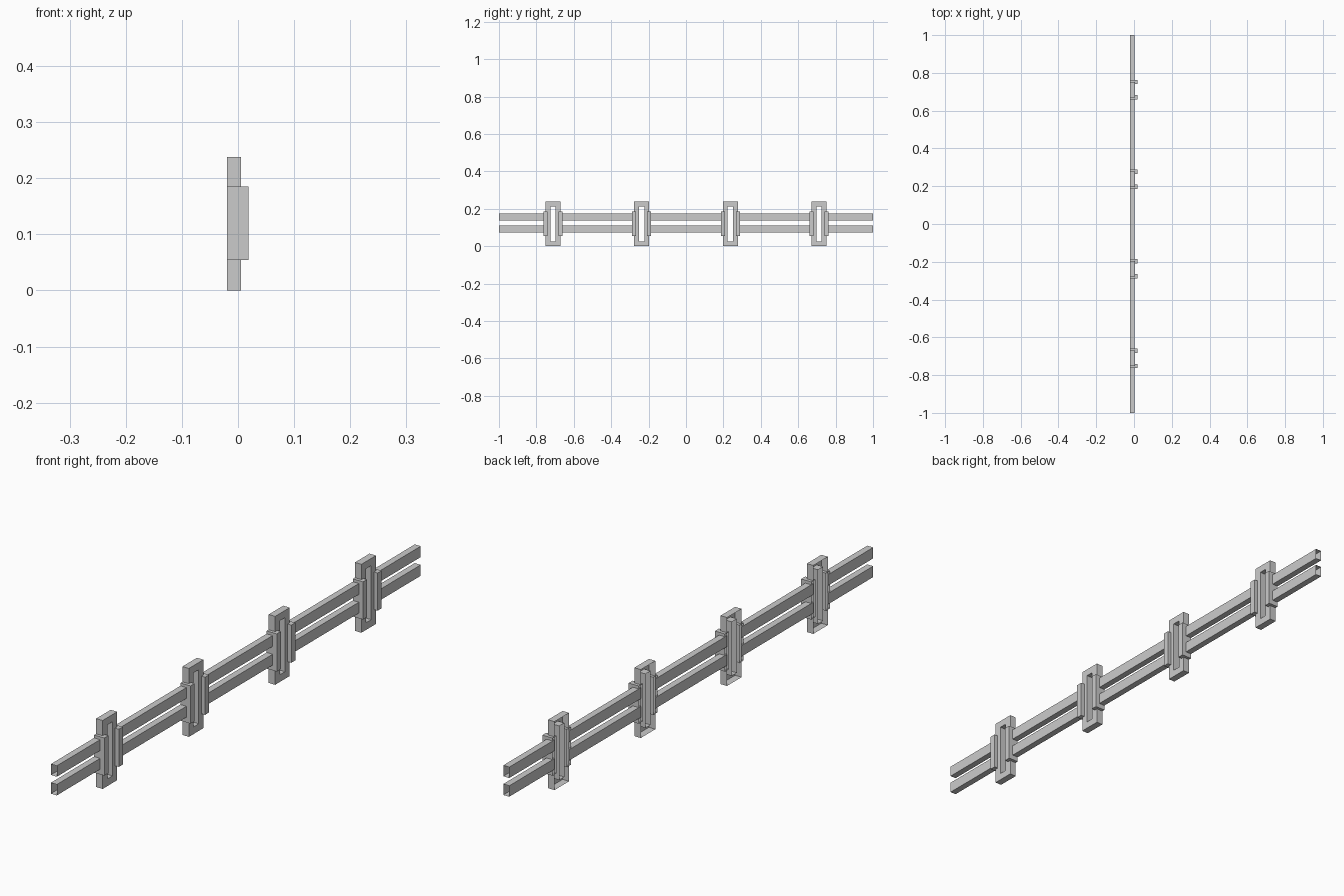
import bpy, bmesh

if "Cube" in bpy.data.objects:
    bpy.data.objects.remove(bpy.data.objects["Cube"])

XB, XF = -0.02, 0.005          # back plane and frame front plane
CENTRES = [-0.711, -0.237, 0.237, 0.711]
HALF_W = 0.040                 # half width of a bracket frame


def finish(name, bm):
    me = bpy.data.meshes.new(name)
    bm.to_mesh(me)
    bm.free()
    ob = bpy.data.objects.new(name, me)
    bpy.context.collection.objects.link(ob)
    return ob


def ring(bm, x, y0, y1, z0, z1):
    return [bm.verts.new((x, y, z)) for y, z in ((y0, z0), (y1, z0), (y1, z1), (y0, z1))]


def bridge(bm, a, b):
    for i in range(4):
        j = (i + 1) % 4
        bm.faces.new((a[i], a[j], b[j], b[i]))


# Square tube rail piece, open at both ends
def rail(name, y0, y1, z0, z1):
    bm = bmesh.new()
    a, b = [[bm.verts.new((x, y, z)) for x, z in
             ((XB, z0), (XB, z1), (XF - 0.002, z1), (XF - 0.002, z0))] for y in (y0, y1)]
    bridge(bm, a, b)
    finish(name, bm)


# Bracket: front plate with a slot, outer walls and slot walls, open at the back
def bracket(name, yc):
    bm = bmesh.new()
    outer = (yc - HALF_W, yc + HALF_W, 0, 0.238)
    slot = (yc - 0.014, yc + 0.014, 0.025, 0.213)
    ob, of = ring(bm, XB, *outer), ring(bm, XF, *outer)
    sf, sb = ring(bm, XF, *slot), ring(bm, XB, *slot)
    bridge(bm, ob, of)
    bridge(bm, of, sf)
    bridge(bm, sf, sb)
    finish(name, bm)


# Side clip: shallow box straddling the bracket edge, open at the back
def clip(name, yc):
    bm = bmesh.new()
    dims = (yc - 0.011, yc + 0.011, 0.054, 0.185)
    b, f = ring(bm, XB, *dims), ring(bm, 0.019, *dims)
    bridge(bm, b, f)
    bm.faces.new(f)
    finish(name, bm)


for i, yc in enumerate(CENTRES):
    bracket(f"bracket_{i + 1}", yc)
    for side, s in (("left", -1), ("right", 1)):
        clip(f"clip_{side}_{i + 1}", yc + s * HALF_W)

# Rail pieces run between the brackets
starts = [-1] + [c + HALF_W for c in CENTRES]
ends = [c - HALF_W for c in CENTRES] + [1]
for i, (y0, y1) in enumerate(zip(starts, ends)):
    rail(f"lower_rail_{i + 1}", y0, y1, 0.072, 0.110)
    rail(f"upper_rail_{i + 1}", y0, y1, 0.137, 0.175)
